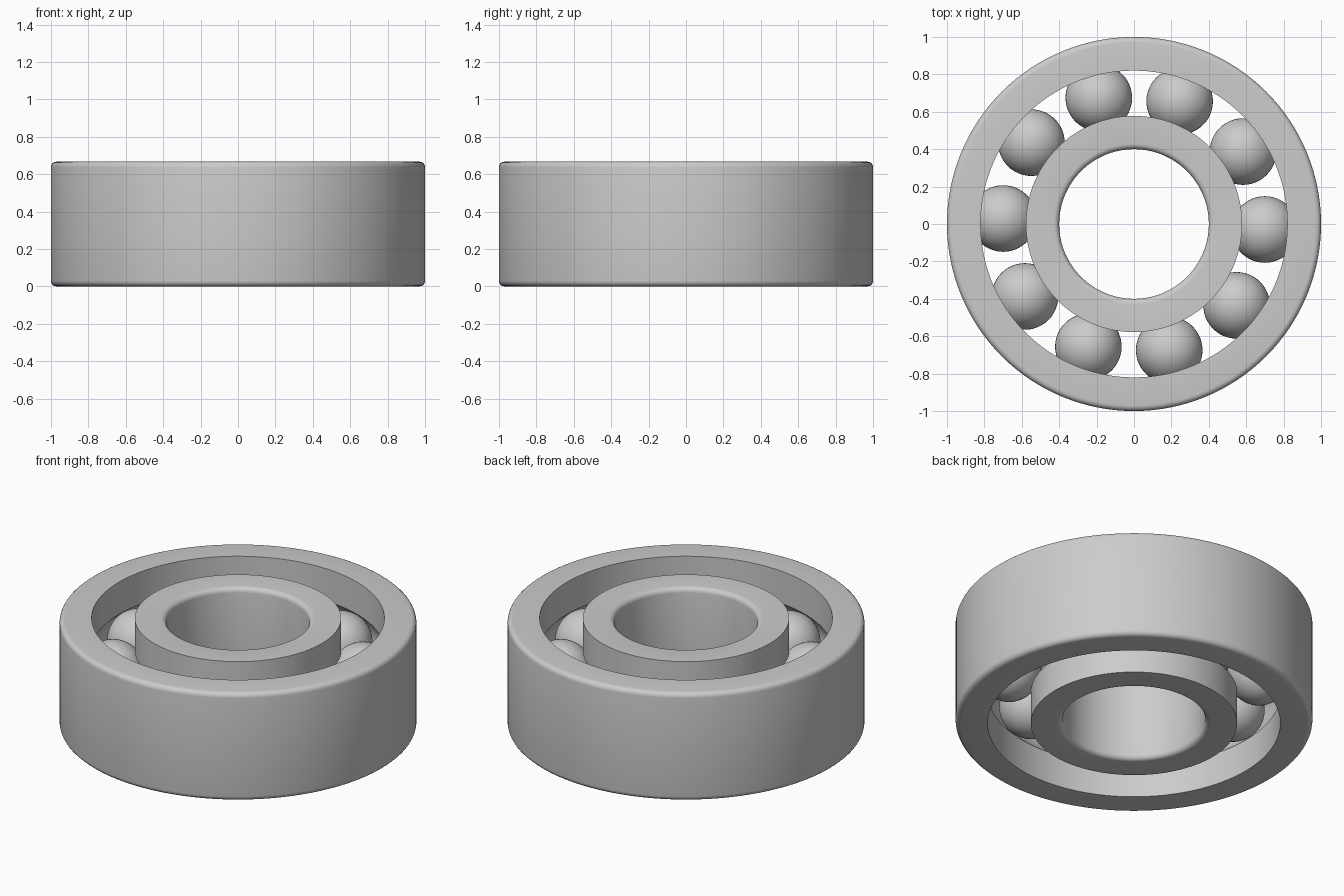
import bpy, bmesh
from math import sin, cos, asin, acos, pi, radians
from mathutils import Vector, Matrix

HEIGHT = 0.667
MID = HEIGHT / 2
PITCH = 0.70       # radius of the ball circle
BALL = 0.178
GROOVE = 0.18
BEVEL = 0.03
BALLS = 10

cube = bpy.data.objects.get("Cube")
if cube:
    bpy.data.objects.remove(cube, do_unlink=True)

steel = bpy.data.materials.new("steel grey")
steel.use_nodes = True
grey = (0.6, 0.6, 0.6, 1)
steel.diffuse_color = grey
steel.node_tree.nodes["Principled BSDF"].inputs["Base Color"].default_value = grey


def finish(name, bm, angle):
    """Turn a bmesh into a smooth steel object."""
    mesh = bpy.data.meshes.new(name)
    bm.to_mesh(mesh)
    bm.free()
    mesh.materials.append(steel)
    obj = bpy.data.objects.new(name, mesh)
    bpy.context.collection.objects.link(obj)
    bpy.ops.object.select_all(action='DESELECT')
    obj.select_set(True)
    bpy.context.view_layer.objects.active = obj
    bpy.ops.object.shade_smooth_by_angle(angle=radians(angle))
    return obj


def arc(cx, cz, r, start, end, steps):
    return [(cx + r * cos(start + (end - start) * i / steps),
             cz + r * sin(start + (end - start) * i / steps))
            for i in range(steps + 1)]


def race(name, plain, track):
    """Lathe a ring: rounded edges on the plain wall, a ball groove in the track wall."""
    side = 1 if plain > track else -1
    # groove arc, meeting the track wall at both ends
    half = acos(abs(track - PITCH) / GROOVE)
    mid_angle = 0 if side > 0 else pi
    points = [(track, 0)]
    points += arc(PITCH, MID, GROOVE, mid_angle - side * half, mid_angle + side * half, 14)
    points += [(track, HEIGHT)]
    # rounded plain wall, from top to bottom
    cx = plain - side * BEVEL
    out = 0 if side > 0 else pi
    points += arc(cx, HEIGHT - BEVEL, BEVEL, pi / 2, out, 5)
    points += arc(cx, BEVEL, BEVEL, out, -pi / 2 if side > 0 else 3 * pi / 2, 5)

    bm = bmesh.new()
    verts = [bm.verts.new((x, 0, z)) for x, z in points]
    edges = [bm.edges.new((a, b)) for a, b in zip(verts, verts[1:] + verts[:1])]
    bmesh.ops.spin(bm, geom=verts + edges, cent=(0, 0, 0), axis=(0, 0, 1),
                   angle=2 * pi, steps=128, use_merge=True)
    bmesh.ops.remove_doubles(bm, verts=bm.verts[:], dist=0.0001)
    bmesh.ops.recalc_face_normals(bm, faces=bm.faces[:])
    return finish(name, bm, 30)


# Rings
race("outer_ring", 1.0, 0.82)
race("inner_ring", 0.40, 0.578)

# Balls
for i in range(BALLS):
    a = radians(-2.4) + 2 * pi * i / BALLS
    bm = bmesh.new()
    bmesh.ops.create_uvsphere(bm, u_segments=48, v_segments=24, radius=BALL)
    ball = finish(f"ball_{i + 1}", bm, 60)
    ball.location = (PITCH * cos(a), PITCH * sin(a), MID)
